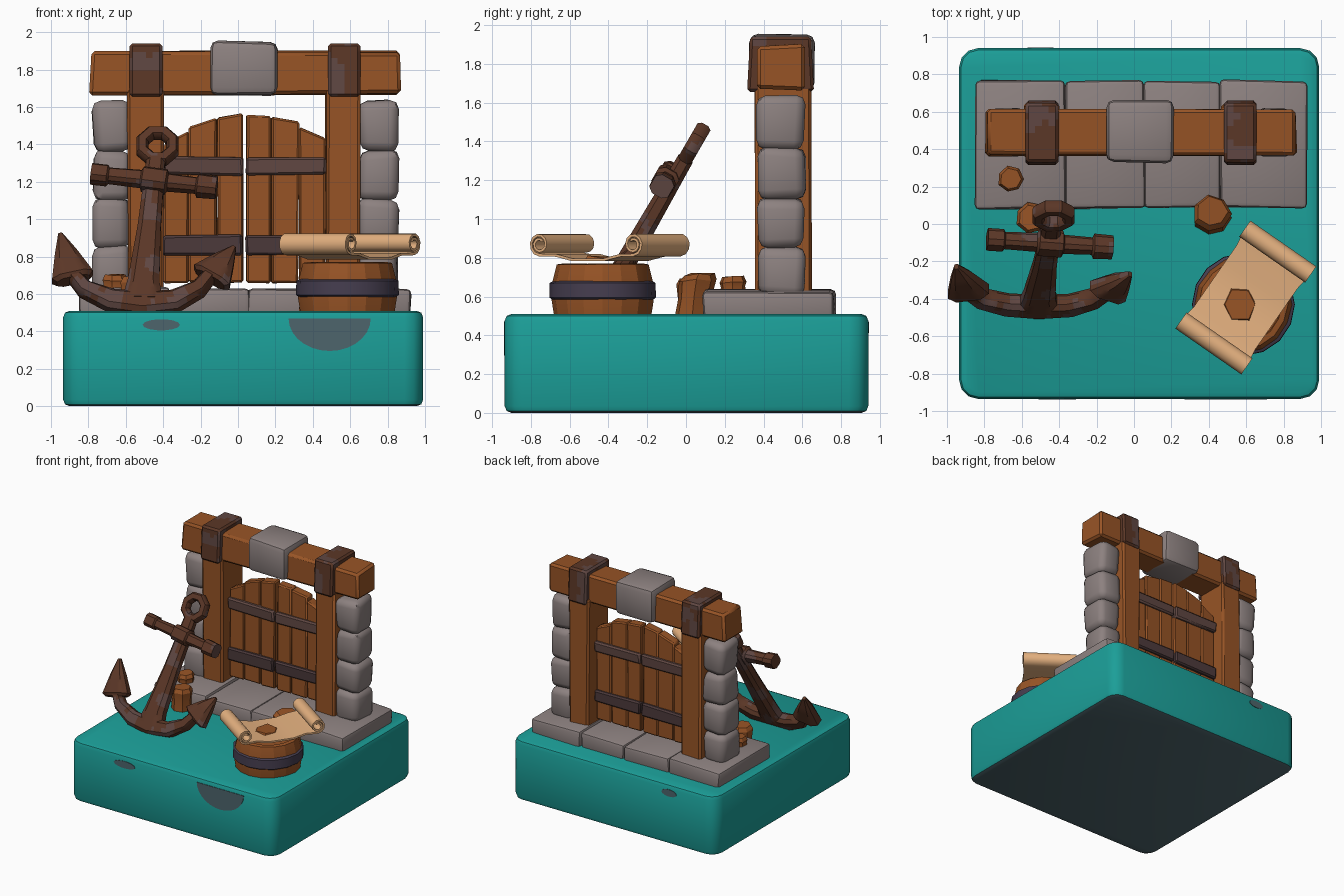
import bpy, bmesh, math, random
from mathutils import Vector, noise

if "Cube" in bpy.data.objects:
    bpy.data.objects.remove(bpy.data.objects["Cube"])

random.seed(4)

def material(name, rgb):
    m = bpy.data.materials.new(name)
    m.diffuse_color = (*rgb, 1)
    m.use_nodes = True
    m.node_tree.nodes["Principled BSDF"].inputs["Base Color"].default_value = m.diffuse_color
    return m

TEAL = material("teal_ground", (0.011, 0.345, 0.315))
SLATE = material("slate_underside", (0.075, 0.13, 0.15))
STONE = material("grey_stone", (0.265, 0.22, 0.215))
WOOD = material("warm_wood", (0.31, 0.088, 0.019))
RUST = material("rusty_iron", (0.105, 0.038, 0.02))
IRON = material("worn_iron", (0.115, 0.062, 0.054))
DARK = material("dark_iron", (0.075, 0.043, 0.045))
BAND = material("purple_iron", (0.06, 0.047, 0.078))
PAPER = material("parchment", (0.78, 0.44, 0.215))

def finish(name, bm, *mats, angle=35):
    """Smooth shading with sharp edges above the angle, then link the object."""
    bmesh.ops.recalc_face_normals(bm, faces=bm.faces)
    for f in bm.faces:
        f.smooth = True
    for e in bm.edges:
        e.smooth = len(e.link_faces) == 2 and e.calc_face_angle(0) < math.radians(angle)
    me = bpy.data.meshes.new(name)
    bm.to_mesh(me)
    bm.free()
    for m in mats:
        me.materials.append(m)
    ob = bpy.data.objects.new(name, me)
    bpy.context.collection.objects.link(ob)
    return ob

def mottle(bm, scale, threshold):
    """Cut faces finer and give noisy patches the second material."""
    for _ in range(4):
        long = [e for e in bm.edges if e.calc_length() > 0.04]
        if long:
            bmesh.ops.subdivide_edges(bm, edges=long, cuts=1, use_grid_fill=True)
    for f in bm.faces:
        f.material_index = int(noise.noise(f.calc_center_median() * scale) > threshold)

def box(x, y, z):
    bm = bmesh.new()
    bmesh.ops.create_cube(bm, size=1)
    for v in bm.verts:
        for i, (a, b) in enumerate((x, y, z)):
            v.co[i] = a if v.co[i] < 0 else b
    return bm

def block(name, x, y, z, mat, bevel=0.02, jitter=0.0, segs=1, tops=None, angle=35):
    """Roughly hewn bevelled block; tops gives the left and right top heights."""
    bm = box(x, y, z)
    for v in bm.verts:
        if tops and v.co.z > z[0] + 0.01:
            v.co.z = tops[0] if v.co.x < sum(x) / 2 else tops[1]
        v.co += Vector(random.uniform(-jitter, jitter) for _ in range(3))
    bmesh.ops.bevel(bm, geom=bm.edges[:], offset=bevel, segments=segs, profile=0.5, affect='EDGES')
    return finish(name, bm, mat, angle=angle)

def skin(bm, rings, closed=False):
    rows = [[bm.verts.new(p) for p in r] for r in rings]
    n = len(rows[0])
    for i in range(len(rows) - (0 if closed else 1)):
        a, b = rows[i], rows[(i + 1) % len(rows)]
        for j in range(n):
            bm.faces.new((a[j], a[(j + 1) % n], b[(j + 1) % n], b[j]))
    if not closed:
        bm.faces.new(rows[0])
        bm.faces.new(rows[-1])

def lathe(name, centre, profile, sides, mat, jitter=0.0, lean=(0, 0), angle=30):
    wob = [1 + random.uniform(-jitter, jitter) for _ in range(sides)]
    rings = [[(centre[0] + lean[0] * i + r * wob[k] * math.cos(k * math.tau / sides),
               centre[1] + lean[1] * i + r * wob[k] * math.sin(k * math.tau / sides),
               z + (wob[k] - 1) * 0.1 * (i > 0))
              for k in range(sides)] for i, (r, z) in enumerate(profile)]
    bm = bmesh.new()
    skin(bm, rings)
    return finish(name, bm, mat, angle=angle)

# Ground block with a slate underside
bm = box((-0.935, 0.99), (-0.935, 0.94), (0, 0.51))
bmesh.ops.bevel(bm, geom=[e for e in bm.edges if abs(e.verts[0].co.z - e.verts[1].co.z) > 0.1],
                offset=0.1, segments=3, profile=0.5, affect='EDGES')
bm.normal_update()
bmesh.ops.bevel(bm, geom=[e for e in bm.edges if e.calc_face_angle(0) > 1.2],
                offset=0.035, segments=2, profile=0.5, affect='EDGES')
bm.normal_update()
for f in bm.faces:
    f.material_index = int(f.normal.z < -0.9)
finish("ground_block", bm, TEAL, SLATE)

# Worn patches on the front and back of the ground
def patch(name, x, y, z, rx, rz, a0, a1):
    pts = [(x + rx * math.cos(a0 + (a1 - a0) * k / 14), z + rz * math.sin(a0 + (a1 - a0) * k / 14))
           for k in range(14 + (a1 - a0 < 6))]
    bm = bmesh.new()
    skin(bm, [[(px, py, pz) for px, pz in pts] for py in (y - 0.004, y + 0.004)])
    finish(name, bm, SLATE)

patch("large_worn_patch", 0.49, -0.935, 0.47, 0.22, 0.175, math.pi, math.tau)
patch("small_worn_patch", -0.41, -0.935, 0.435, 0.1, 0.03, 0, math.tau)
patch("back_worn_patch", -0.5, 0.94, 0.44, 0.07, 0.03, 0, math.tau)

# Stone plinth slabs
cuts = (-0.845, -0.372, 0.055, 0.46, 0.92)
for i in range(4):
    block(f"plinth_slab_{i + 1}", (cuts[i], cuts[i + 1]), (0.085, 0.765), (0.46, 0.632),
          STONE, 0.025, 0.01, 2)

# Stacked stone columns beside the posts
levels = (0.60, 0.85, 1.10, 1.36, 1.625)
for side, (x0, x1) in (("left", (-0.775, -0.575)), ("right", (0.645, 0.855))):
    for i in range(4):
        block(f"{side}_column_stone_{i + 1}", (x0, x1), (0.37, 0.61), (levels[i], levels[i + 1] + 0.01),
              STONE, 0.05, 0.012, 2, angle=50)

# Wooden posts, lintel, keystone and mottled iron brackets
block("left_post", (-0.59, -0.4), (0.355, 0.645), (0.55, 1.7), WOOD, 0.015, 0.006)
block("right_post", (0.47, 0.65), (0.355, 0.645), (0.55, 1.7), WOOD, 0.015, 0.006)
block("lintel_beam", (-0.79, 0.87), (0.365, 0.62), (1.665, 1.895), WOOD, 0.018, 0.008)
block("keystone", (-0.15, 0.21), (0.33, 0.66), (1.66, 1.95), STONE, 0.04, 0.008, 2)
for side, x in (("left", (-0.58, -0.405)), ("right", (0.482, 0.655))):
    bm = box(x, (0.315, 0.66), (1.655, 1.94))
    for v in bm.verts:
        v.co.y += 0.015 * (1 if v.co.y < 0.5 else -1) * (v.co.z > 1.8)
    bmesh.ops.bevel(bm, geom=bm.edges[:], offset=0.015, segments=1, affect='EDGES')
    mottle(bm, 9, 0.08)
    finish(f"{side}_iron_bracket", bm, RUST, IRON)

# Gate planks with an arched top, and their cross bars
planks = ((-0.398, -0.265, 1.4, 1.47), (-0.262, -0.113, 1.49, 1.54), (-0.11, 0.026, 1.54, 1.57),
          (0.045, 0.174, 1.555, 1.55), (0.177, 0.324, 1.545, 1.525), (0.328, 0.468, 1.49, 1.43))
for i, (x0, x1, t0, t1) in enumerate(planks):
    block(f"gate_plank_{i + 1}", (x0, x1), (0.455, 0.54), (0.66, 1.5), WOOD, 0.01, 0.004, tops=(t0, t1))
for side, x in (("left", (-0.4, 0.028)), ("right", (0.043, 0.472))):
    block(f"{side}_gate_upper_bar", x, (0.43, 0.565), (1.235, 1.33), IRON, 0.012, 0.006)
    block(f"{side}_gate_lower_bar", x, (0.43, 0.565), (0.81, 0.915), DARK, 0.012, 0.006)

# Anchor, built in a plane leaning back 30 degrees
LEAN = math.radians(30)
UP = Vector((0, math.sin(LEAN), math.cos(LEAN)))
OUT = Vector((0, -math.cos(LEAN), math.sin(LEAN)))

def on_plane(x, z, out=0):
    return Vector((x, -0.47, 0.5)) + UP * ((z - 0.5) / math.cos(LEAN)) + OUT * out

def sweep(name, path, closed=False):
    """Chamfered, mottled bar through (point, half width, half depth) steps."""
    rings, n = [], len(path)
    for i, (p, w, d) in enumerate(path):
        a = path[(i - 1) % n][0] if closed or i else p
        b = path[(i + 1) % n][0] if closed or i < n - 1 else p
        side = OUT.cross((b - a).normalized())
        rings.append([p + side * w * s + OUT * d * t for s, t in
                      ((1, .5), (.6, 1), (-.6, 1), (-1, .5), (-1, -.5), (-.6, -1), (.6, -1), (1, -.5))])
    bm = bmesh.new()
    skin(bm, rings, closed)
    mottle(bm, 7, 0.2)
    return finish(name, bm, RUST, IRON)

centre = on_plane(-0.43, 1.39)
ring = [centre + 0.087 * (Vector((1, 0, 0)) * math.cos(a) + UP * math.sin(a))
        for a in (math.tau * (k + 0.5) / 8 for k in range(8))]
sweep("anchor_ring", [(p, 0.034, 0.038) for p in ring], True)
sweep("anchor_shank", [(on_plane(-0.44, 1.31), 0.05, 0.042), (on_plane(-0.475, 0.95), 0.062, 0.05),
                       (on_plane(-0.505, 0.66), 0.085, 0.055), (on_plane(-0.51, 0.56), 0.11, 0.055)])
stock = ((-0.785, 1.225, .052), (-0.70, 1.215, .052), (-0.69, 1.214, .04), (-0.52, 1.197, .044),
         (-0.51, 1.196, .062), (-0.385, 1.18, .062), (-0.375, 1.178, .044), (-0.225, 1.162, .04),
         (-0.215, 1.161, .058), (-0.115, 1.15, .055))
sweep("anchor_stock", [(on_plane(x, z, 0.035), r, r) for x, z, r in stock])
arms = ((-0.9, 0.72, .035), (-0.82, 0.625, .045), (-0.68, 0.565, .06), (-0.51, 0.545, .065),
        (-0.34, 0.56, .06), (-0.21, 0.625, .045), (-0.13, 0.72, .035))
sweep("anchor_arms", [(on_plane(x, z), w, 0.052) for x, z, w in arms])
for side, base, tip in (("left", (-0.885, 0.69), (-0.95, 0.92)), ("right", (-0.14, 0.69), (-0.02, 0.85))):
    b, t = on_plane(*base), on_plane(*tip)
    sweep(f"anchor_{side}_fluke", [(b - (t - b) * 0.08, 0.09, 0.045), (b, 0.112, 0.06),
                                   (b.lerp(t, 0.55), 0.06, 0.045), (t, 0.012, 0.015)])

# Half barrel with an iron hoop
BX, BY = 0.585, -0.43
lathe("barrel", (BX, BY), [(0.248, 0.49), (0.262, 0.58), (0.262, 0.66), (0.236, 0.765),
                           (0.205, 0.77), (0.2, 0.75)], 16, WOOD, 0.012, angle=18)
lathe("barrel_hoop", (BX, BY), [(0.262, 0.585), (0.275, 0.595), (0.273, 0.67), (0.255, 0.68)], 16, BAND)

# Unrolled parchment: one curled profile run along its width
half = [(0.0, 0.79), (0.1, 0.79), (0.2, 0.812)]
for k in range(19):
    a, r = -math.pi / 2 + k * math.tau / 11, 0.056 - 0.0018 * k
    half.append((0.295 + r * math.cos(a), 0.87 + r * math.sin(a)))
profile = [(-s, h) for s, h in reversed(half[1:])] + half
along, across = Vector((0.57, 0.82, 0)), Vector((0.82, -0.57, 0))
mid = Vector((0.598, -0.393, 0))
bm = bmesh.new()
rows = []
for s, h in profile:
    w = 0.215 if abs(s) > 0.21 else 0.2
    rows.append([bm.verts.new(mid + along * s + across * t + Vector((0, 0, h))) for t in (-w, w)])
for a, b in zip(rows, rows[1:]):
    bm.faces.new((a[0], a[1], b[1], b[0]))
sheet = finish("parchment_map", bm, PAPER, angle=50)
thick = sheet.modifiers.new("thickness", 'SOLIDIFY')
thick.thickness, thick.offset = 0.014, 0
lathe("map_wood_mark", (0.568, -0.43), [(0.092, 0.795), (0.085, 0.804)], 6, WOOD, 0.08)

# Short wooden stumps around the gate
def stump(name, x, y, z, r, top, lean=(0, 0)):
    lathe(name, (x, y), [(r, z), (r * 0.9, (z + top) / 2), (r, top - 0.03), (r * 0.8, top)],
          7, WOOD, 0.07, lean)

stump("right_stump", 0.42, 0.03, 0.48, 0.1, 0.715, (0, 0.012))
stump("left_stump", -0.55, 0.035, 0.48, 0.085, 0.69)
stump("plinth_stump", -0.66, 0.24, 0.6, 0.072, 0.705)
